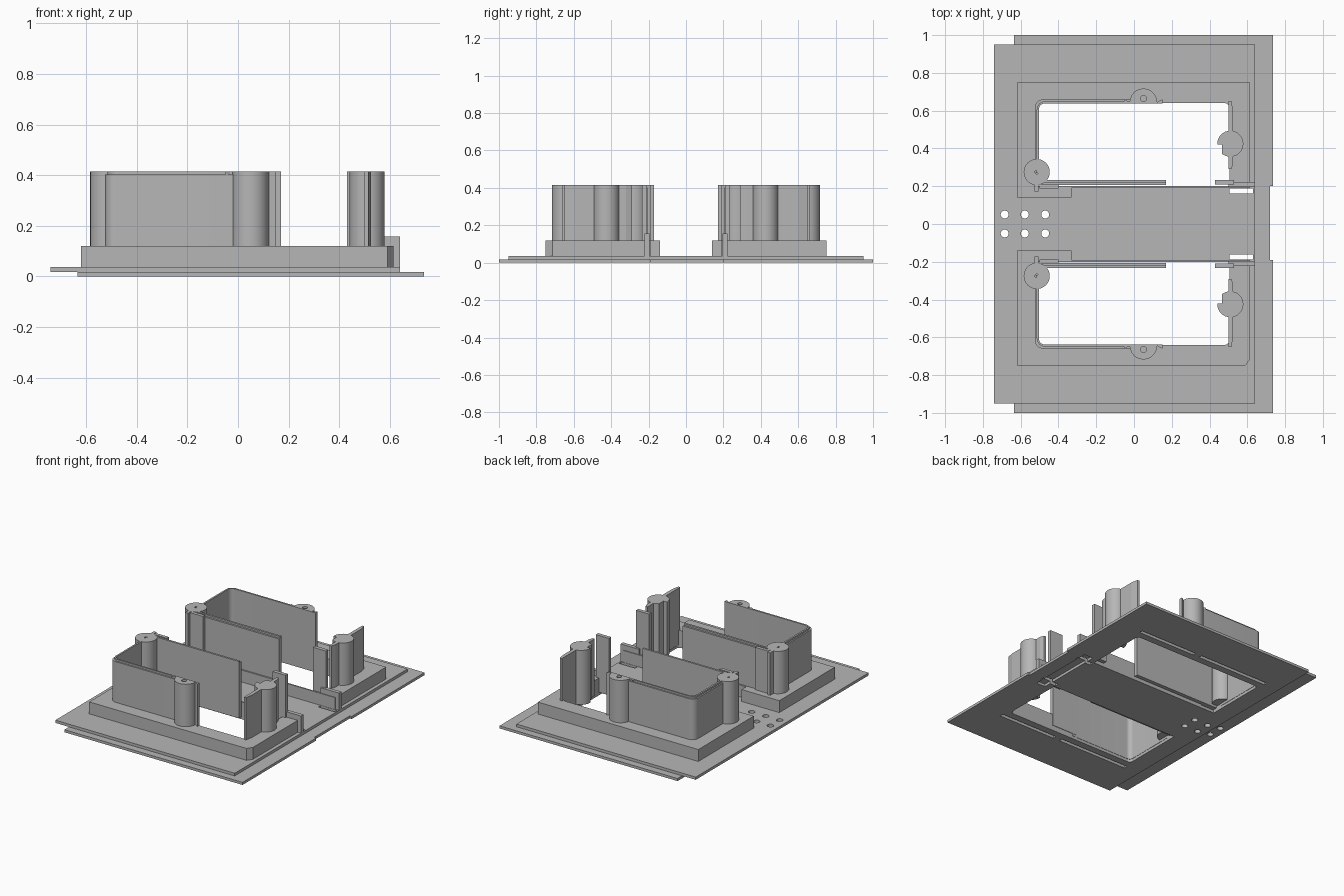
import bpy, bmesh, math

if "Cube" in bpy.data.objects:
    bpy.data.objects.remove(bpy.data.objects["Cube"], do_unlink=True)

grey = bpy.data.materials.new("light_grey")
grey.use_nodes = True
colour = (0.47, 0.47, 0.47, 1)
grey.diffuse_color = colour
grey.node_tree.nodes["Principled BSDF"].inputs["Base Color"].default_value = colour

TOP = 0.415      # wall height
DECK = 0.12      # raised platform height
PLATE = 0.037    # top of the upper plate
MID = 0.018      # joint between the two plates


def prism(name, pts, z0, z1, smooth=False):
    """Extrude a flat outline from z0 to z1."""
    bm = bmesh.new()
    face = bm.faces.new([bm.verts.new((x, y, z0)) for x, y in pts])
    out = bmesh.ops.extrude_face_region(bm, geom=[face])
    for v in out["geom"]:
        if isinstance(v, bmesh.types.BMVert):
            v.co.z = z1
    bmesh.ops.recalc_face_normals(bm, faces=bm.faces)
    me = bpy.data.meshes.new(name)
    bm.to_mesh(me)
    bm.free()
    me.materials.append(grey)
    ob = bpy.data.objects.new(name, me)
    bpy.context.collection.objects.link(ob)
    if smooth:
        round_off(ob)
    return ob


def round_off(ob):
    bpy.ops.object.select_all(action="DESELECT")
    ob.select_set(True)
    bpy.context.view_layer.objects.active = ob
    bpy.ops.object.shade_smooth_by_angle(angle=math.radians(35))


def arc(cx, cy, r, a0, a1, n):
    angles = [math.radians(a0 + (a1 - a0) * i / n) for i in range(n + 1)]
    return [(cx + r * math.cos(a), cy + r * math.sin(a)) for a in angles]


def circle(cx, cy, r, n=32):
    return arc(cx, cy, r, 0, 360, n)[:-1]


def rect(x0, x1, y0, y1):
    return [(x0, y0), (x1, y0), (x1, y1), (x0, y1)]


def flip(pts, s):
    return [(x, y * s) for x, y in pts]


def cut(ob, cutters):
    """Subtract (outline, z0, z1) prisms from an object."""
    for pts, z0, z1 in cutters:
        tool = prism("cutter", pts, z0, z1)
        tool.hide_render = True
        mod = ob.modifiers.new("cut", "BOOLEAN")
        mod.operation = "DIFFERENCE"
        mod.solver = "EXACT"
        mod.object = tool
        bpy.context.view_layer.update()
        graph = bpy.context.evaluated_depsgraph_get()
        mesh = bpy.data.meshes.new_from_object(ob.evaluated_get(graph))
        ob.modifiers.clear()
        ob.data = mesh
        bpy.data.objects.remove(tool, do_unlink=True)


# Shared openings: two windows, fixing holes and narrow slits
opening = (arc(0.48, 0.615, 0.025, 0, 90, 6) + arc(-0.48, 0.615, 0.025, 90, 180, 6)
           + [(-0.505, 0.2), (0.505, 0.2)])
through = [(flip(opening, s), -0.1, 1) for s in (1, -1)]
through += [(circle(x, y, 0.021, 24), -0.1, 1)
            for x in (-0.685, -0.578, -0.47) for y in (0.05, -0.05)]
through += [(flip(rect(0.505, 0.63, 0.162, 0.188), s), -0.1, 1) for s in (1, -1)]

# Grooves on the underside
grooves = [(flip(rect(a, b, 0.69, 0.715), s), -0.1, 0.1)
           for a, b in ((-0.52, 0.03), (0.08, 0.53)) for s in (1, -1)]

# Two offset base plates
lower = prism("lower_plate", [(-0.635, -1), (0.735, -1), (0.735, -0.19), (0.72, -0.19),
                              (0.72, 0.2), (0.735, 0.2), (0.735, 1), (-0.635, 1)], 0, MID)
cut(lower, through + grooves + [(rect(0.55, 0.62, -0.24, 0.24), -0.1, 0.1)])
upper = prism("upper_plate", rect(-0.74, 0.64, -0.95, 0.95), MID, PLATE)
cut(upper, through + grooves)

for s, side in ((1, "back"), (-1, "front")):

    def part(name, pts, z0, z1, smooth=False):
        return prism(side + "_" + name, flip(pts, s), z0, z1, smooth)

    # Raised platform around the window
    corner = [(0.615, 0.75)] if s > 0 else [(0.615, 0.715), (0.59, 0.75)]
    deck = part("platform", [(-0.62, 0.14), (-0.33, 0.14), (-0.33, 0.19), (0.615, 0.19)]
                + corner + [(-0.62, 0.75)], PLATE, DECK)
    cut(deck, [(flip(opening, s), -0.1, 1)] + [(p, z, 0.1) for p, z, _ in grooves])

    # Wall wrapping the outer corner, with a stepped rim
    def corner_wall(name, out, inn, z0, z1):
        r = 0.045
        outer = ([(-out, 0.27)] + arc(r - out, 0.135 + out - r, r, 180, 90, 8)
                 + [(-0.02, 0.135 + out)])
        inner = [(-0.02, 0.135 + inn)] + arc(0.03 - inn, 0.105 + inn, 0.03, 90, 180, 8) \
            + [(-inn, 0.27)]
        part(name, outer + inner, z0, z1, True)

    corner_wall("outer_wall", 0.525, 0.503, 0.02, TOP - 0.012)
    corner_wall("outer_wall_rim", 0.515, 0.503, TOP - 0.012, TOP)

    # Long wall beside the channel
    part("inner_wall", rect(-0.5, 0.17, 0.207, 0.234), 0.02, TOP - 0.012)
    part("inner_wall_rim", rect(-0.5, 0.17, 0.22, 0.234), TOP - 0.012, TOP)
    part("inner_wall_rib", rect(-0.5, -0.4, 0.187, 0.21), 0.02, TOP)

    # Window-edge screw post: half round with wings
    half = (arc(0.05, 0.645, 0.072, 0, 180, 24)
            + [(-0.05, 0.66), (-0.05, 0.637), (0.15, 0.637), (0.15, 0.66)])
    post = part("middle_post", half, 0.037, TOP)
    cut(post, [(flip(circle(0.05, 0.664, 0.016, 16), s), -0.1, 1)])
    round_off(post)

    # Round screw post at the inner corner, with a fin
    post = part("corner_post", circle(-0.515, 0.275, 0.069), 0.037, TOP)
    cut(post, [(flip(circle(-0.515, 0.275, 0.01, 16), s), 0.2, 1)])
    round_off(post)
    part("corner_post_fin", rect(-0.527, -0.505, 0.172, 0.215), 0.037, TOP)

    # Notched round screw post on the short wall
    post = part("side_post", circle(0.51, 0.425, 0.069), 0.037, TOP)
    cut(post, [(flip(circle(0.51, 0.425, 0.01, 16), s), 0.2, 1),
               (flip(rect(0.42, 0.467, 0.34, 0.42), s), -0.1, 1)])
    round_off(post)
    part("side_wall", [(0.5, 0.29), (0.515, 0.29), (0.525, 0.32), (0.525, 0.6),
                       (0.515, 0.65), (0.5, 0.65)], 0.02, TOP)

    # Short panel and low tab at the channel mouth
    part("mouth_panel", rect(0.43, 0.53, 0.208, 0.234), 0.02, TOP)
    part("mouth_tab", rect(0.5, 0.64, 0.195, 0.222), PLATE, 0.157)
